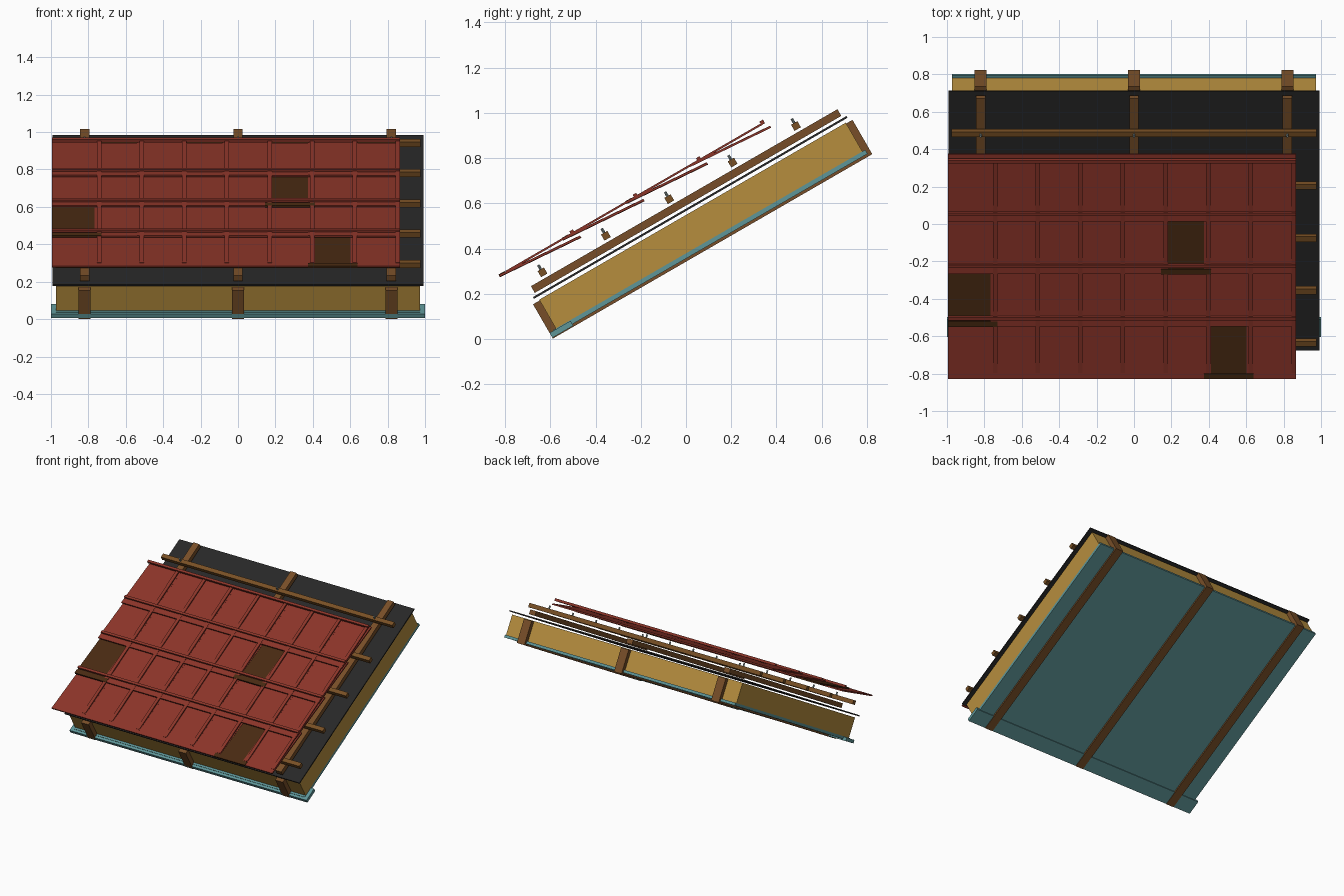
import bpy, bmesh, math
from mathutils import Matrix

if "Cube" in bpy.data.objects:
    bpy.data.objects.remove(bpy.data.objects["Cube"])

PITCH = math.radians(30)   # roof slope; meshes are built flat as (x, up-slope u, normal n)


def material(name, rgb):
    m = bpy.data.materials.new(name)
    m.diffuse_color = (*rgb, 1)
    m.use_nodes = True
    m.node_tree.nodes["Principled BSDF"].inputs["Base Color"].default_value = m.diffuse_color
    return m


RED = material("red_clay", (0.26, 0.035, 0.022))
DARK = material("dark_brown_clay", (0.066, 0.023, 0.006))
WOOD = material("rafter_wood", (0.185, 0.076, 0.021))
BATTEN = material("batten_wood", (0.19, 0.08, 0.018))
YELLOW = material("insulation_yellow", (0.47, 0.27, 0.048))
BLACK = material("membrane_black", (0.021, 0.021, 0.021))
TEAL = material("lining_teal", (0.114, 0.305, 0.314))
STEEL = material("steel_grey", (0.25, 0.32, 0.32))


def add_box(bm, x, u, n, drop=0.0, mat=0):
    """Box from (min, max) ranges; drop lowers its upper end along the normal."""
    geo = bmesh.ops.create_cube(bm, size=1)
    for v in geo["verts"]:
        a, b, c = (v.co[i] + 0.5 for i in range(3))
        v.co = (x[0] + a * (x[1] - x[0]),
                u[0] + b * (u[1] - u[0]),
                n[0] + c * (n[1] - n[0]) - drop * b)
    for f in {f for v in geo["verts"] for f in v.link_faces}:
        f.material_index = mat


def finish(name, bm, *mats):
    me = bpy.data.meshes.new(name)
    bm.to_mesh(me)
    bm.free()
    for m in mats:
        me.materials.append(m)
    ob = bpy.data.objects.new(name, me)
    ob.rotation_euler.x = PITCH
    bpy.context.collection.objects.link(ob)
    return ob


def slab(name, x, u, n, mat):
    bm = bmesh.new()
    add_box(bm, x, u, n)
    return finish(name, bm, mat)


# Inner lining with its wider strip at the eaves
slab("lining_board", (-0.973, 0.973), (-0.49, 1.105), (0.308, 0.328), TEAL)
slab("lining_eaves_strip", (-1, 1), (-0.509, -0.402), (0.3, 0.325), TEAL)

# Insulation and membrane
slab("insulation", (-0.973, 0.973), (-0.475, 1.09), (0.328, 0.475), YELLOW)
slab("membrane", (-0.992, 0.992), (-0.493, 1.107), (0.49, 0.499), BLACK)

# Rafters and counter battens
for i, x in enumerate((-0.82, 0, 0.82)):
    slab(f"rafter_{i}", (x - 0.032, x + 0.032), (-0.509, 1.122), (0.296, 0.471), WOOD)
    slab(f"counter_batten_{i}", (x - 0.025, x + 0.025), (-0.477, 1.088), (0.511, 0.545), WOOD)

# Tile battens with screws
for i in range(5):
    u = -0.402 + 0.3235 * i
    slab(f"tile_batten_{i}", (-0.977, 0.977), (u - 0.016, u + 0.016), (0.557, 0.588), BATTEN)
    bm = bmesh.new()
    for x in (-0.82, 0, 0.82):
        bmesh.ops.create_cone(bm, cap_ends=True, segments=8, radius1=0.006, radius2=0.006,
                              depth=0.03, matrix=Matrix.Translation((x, u, 0.595)))
    finish(f"batten_screws_{i}", bm, STEEL)

# Four courses of eight overlapping tiles, three of them dark
DARK_TILES = {(0, 6), (1, 0), (2, 5)}
for row in range(4):
    u, n = -0.575 + 0.3235 * row, 0.656
    for col in range(8):
        x = -0.995 + 0.228 * col
        w = 0.266
        dark = (row, col) in DARK_TILES
        sink = 0.002 if dark else 0.0005 * (col % 2)   # keeps overlaps distinct
        bm = bmesh.new()
        # sloping plate and nose
        add_box(bm, (x, x + w), (u, u + 0.398), (n - 0.006 - sink, n + 0.004 - sink), 0.029)
        if dark:
            add_box(bm, (x, x + w), (u - 0.001, u + 0.03), (n - 0.007, n + 0.0055))
        # side rib and head lip
        add_box(bm, (x + w - 0.026, x + w - 0.002), (u + 0.035, u + 0.375),
                (n - 0.005, n + 0.004), 0, 1)
        add_box(bm, (x, x + w), (u + 0.366, u + 0.384), (n - 0.004, n + 0.014), 0, 1)
        finish(f"roof_tile_{row}_{col}", bm, DARK if dark else RED, RED)
